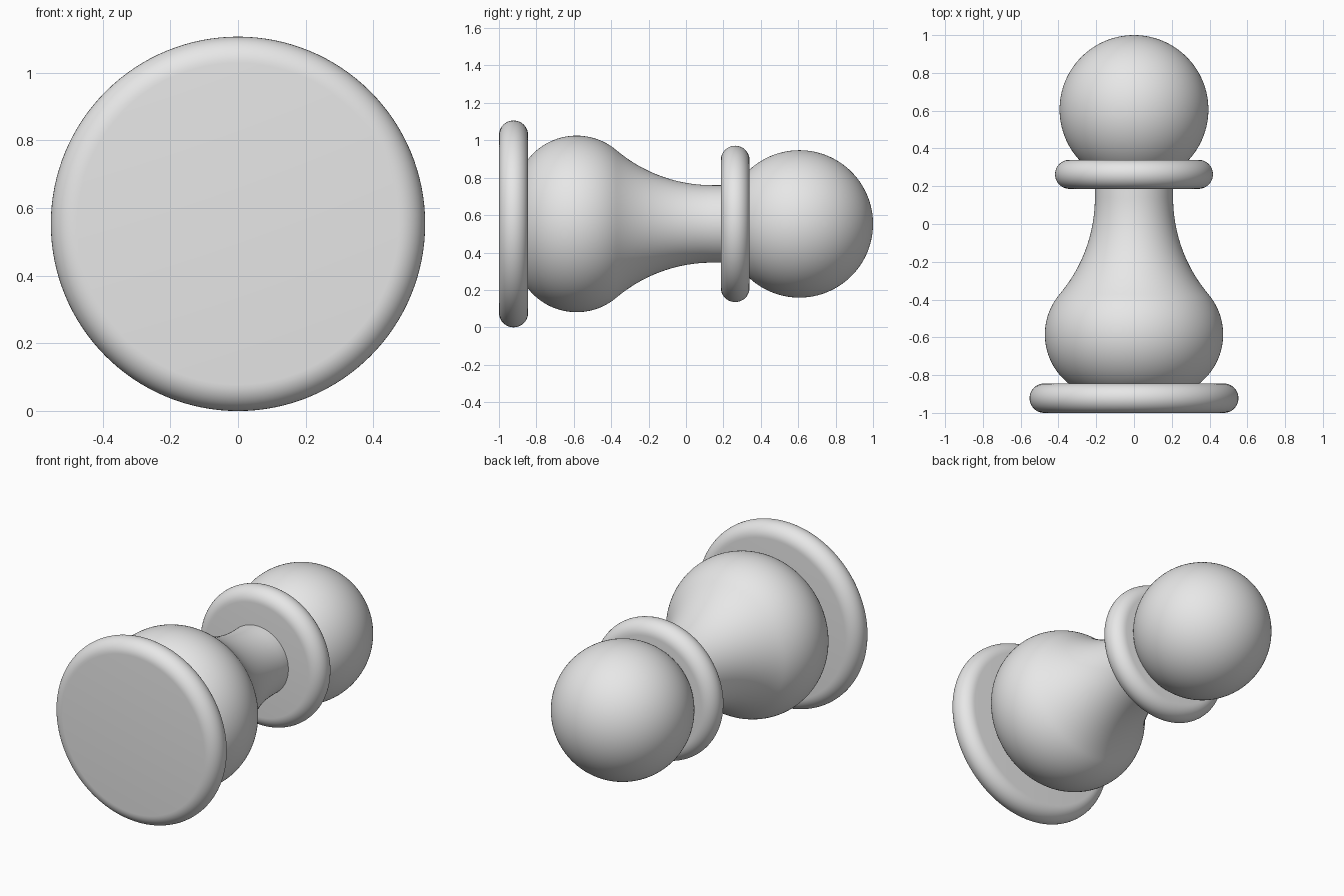
import bpy
import bmesh
from math import sin, cos, pi, atan2
from mathutils import Vector

cube = bpy.data.objects.get("Cube")
if cube:
    bpy.data.objects.remove(cube, do_unlink=True)

AXIS_Z = 0.553
SEGMENTS = 128

grey = bpy.data.materials.new("light_grey")
grey.use_nodes = True
grey.diffuse_color = (0.8, 0.8, 0.8, 1)
grey.node_tree.nodes["Principled BSDF"].inputs["Base Color"].default_value = (0.8, 0.8, 0.8, 1)


def arc(y, r, radius, start, end, steps):
    """Profile points (y, r) on an arc; angles run from +y towards +r."""
    angles = [start + (end - start) * i / steps for i in range(steps + 1)]
    return [(y + radius * cos(a), r + radius * sin(a)) for a in angles]


def lathe(name, profile):
    """Turn a (y, r) profile around the lying axis."""
    bm = bmesh.new()
    verts = [bm.verts.new((max(r, 0), y, 0)) for y, r in profile]
    edges = [bm.edges.new(pair) for pair in zip(verts, verts[1:])]
    bmesh.ops.spin(bm, geom=verts + edges, cent=(0, 0, 0), axis=(0, 1, 0),
                   angle=2 * pi, steps=SEGMENTS, use_duplicate=False)
    bmesh.ops.remove_doubles(bm, verts=bm.verts, dist=0.0001)
    bmesh.ops.recalc_face_normals(bm, faces=bm.faces)
    mesh = bpy.data.meshes.new(name)
    bm.to_mesh(mesh)
    bm.free()
    mesh.materials.append(grey)
    obj = bpy.data.objects.new(name, mesh)
    obj.location.z = AXIS_Z
    bpy.context.collection.objects.link(obj)
    bpy.ops.object.select_all(action="DESELECT")
    obj.select_set(True)
    bpy.context.view_layer.objects.active = obj
    bpy.ops.object.shade_smooth_by_angle()
    return obj


def disc(name, y, radius, half):
    """Flat disc with a fully rounded rim."""
    rim = arc(y, radius - half, half, pi, 0, 20)
    return lathe(name, [(y - half, 0)] + rim + [(y + half, 0)])


# Base and collar discs
disc("base", -0.922, 0.553, 0.078)
disc("collar", 0.263, 0.418, 0.077)

# Round head
lathe("head", arc(0.606, 0, 0.394, pi, 0, 64))

# Body: bulging belly flowing tangentially into a concave neck
belly, belly_r = Vector((-0.585, 0.142)), 0.33
neck_r = 0.794
hollow = Vector((0.14, 0.207 + neck_r))
span = hollow - belly
join = atan2(span.y, span.x)
body = [(-0.9, 0)] + arc(*belly, belly_r, pi * 0.9, join, 40)
body += arc(*hollow, neck_r, join - pi, -pi / 2, 28)[1:]
body += [(0.25, 0.207), (0.25, 0)]
lathe("body", body)
